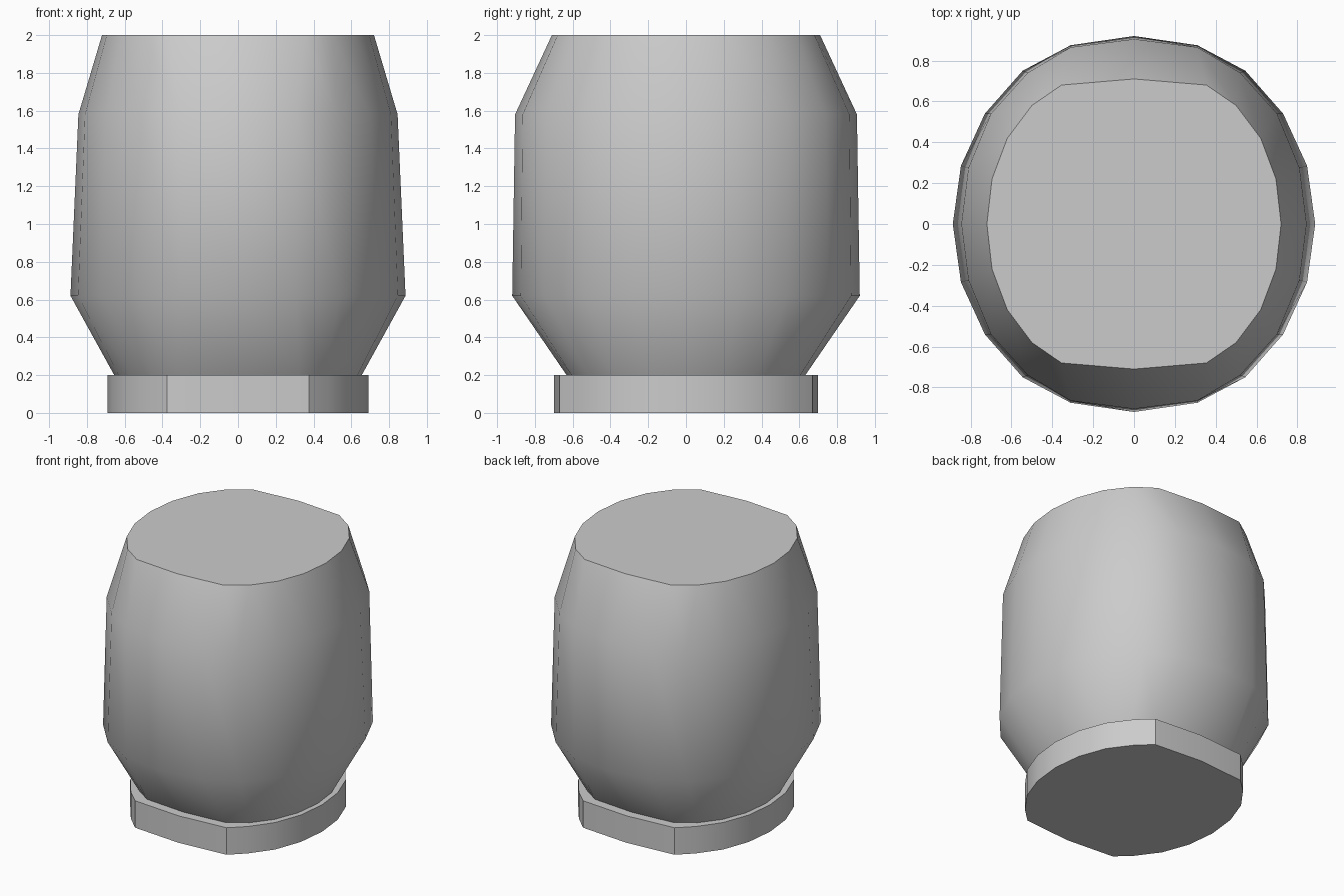
import bpy, bmesh
from math import radians

if "Cube" in bpy.data.objects:
    bpy.data.objects.remove(bpy.data.objects["Cube"])


def full_ring(quarter):
    # mirror quarter outline (from +y axis round to +x axis) into a closed loop
    right = quarter + [(x, -y) for x, y in quarter[-2::-1]]
    return right + [(-x, y) for x, y in right[-2:0:-1]]


def scaled(quarter, sx, sy):
    return [(x * sx, y * sy) for x, y in quarter]


def loft(name, sections, angle):
    bm = bmesh.new()
    rings = [[bm.verts.new((x, y, z)) for x, y in full_ring(q)] for z, q in sections]
    n = len(rings[0])
    for a, b in zip(rings, rings[1:]):
        for i in range(n):
            j = (i + 1) % n
            bm.faces.new((a[i], a[j], b[j], b[i]))
    bm.faces.new(rings[0])
    bm.faces.new(rings[-1])
    bmesh.ops.recalc_face_normals(bm, faces=bm.faces)
    mesh = bpy.data.meshes.new(name)
    bm.to_mesh(mesh)
    bm.free()
    ob = bpy.data.objects.new(name, mesh)
    bpy.context.collection.objects.link(ob)
    bpy.ops.object.select_all(action='DESELECT')
    ob.select_set(True)
    bpy.context.view_layer.objects.active = ob
    bpy.ops.object.shade_smooth_by_angle(angle=radians(angle))
    return ob


# Quarter outlines: flattened front/back for the ends, rounder for the belly
end = [(0, .71), (.355, .68), (.50, .58), (.62, .42), (.695, .22), (.72, 0)]
shoulder = [(0, .905), (.31, .865), (.52, .74), (.70, .54), (.81, .275), (.845, 0)]
belly = [(0, .92), (.31, .875), (.545, .75), (.73, .54), (.847, .285), (.887, 0)]

# Base collar
base = scaled(end, .96, .985)
base[1] = (.375, .67)
loft("base_collar", [(0, base), (.2, base)], 30)

# Faceted rounded body
loft("body", [(.2, scaled(end, .91, .89)), (.62, belly),
              (1.58, shoulder), (2.0, end)], 50)
